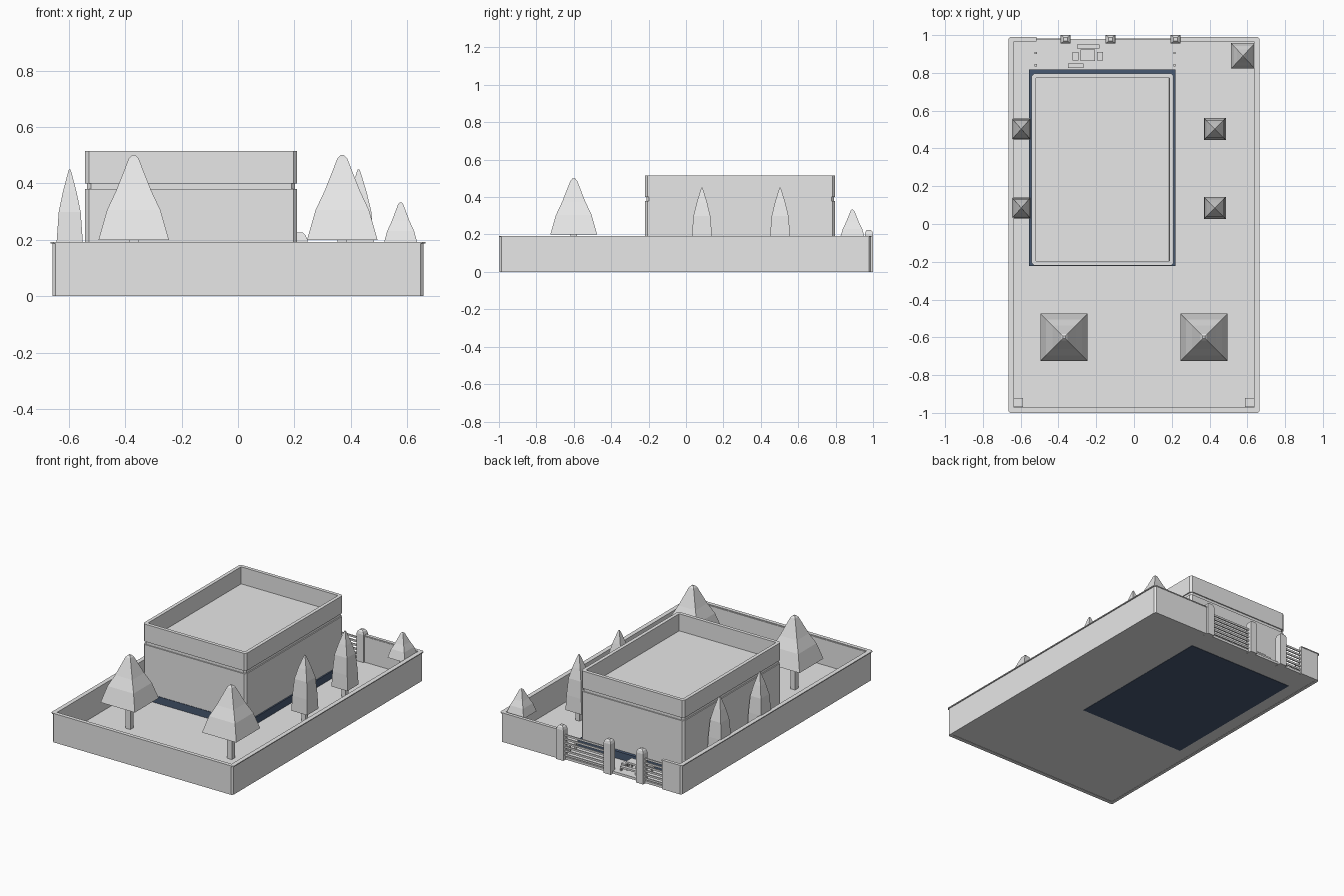
import bpy, bmesh

cube = bpy.data.objects.get("Cube")
if cube:
    bpy.data.objects.remove(cube, do_unlink=True)


def material(name, rgb):
    m = bpy.data.materials.new(name)
    m.use_nodes = True
    m.diffuse_color = (*rgb, 1)
    m.node_tree.nodes["Principled BSDF"].inputs["Base Color"].default_value = (*rgb, 1)
    return m


GREY = material("light grey", (0.8, 0.8, 0.8))
BLUE = material("dark slate blue", (0.065, 0.1, 0.168))
FLOOR = 0.018


def finish(name, bm, mat):
    bmesh.ops.recalc_face_normals(bm, faces=bm.faces)
    mesh = bpy.data.meshes.new(name)
    bm.to_mesh(mesh)
    bm.free()
    mesh.materials.append(mat)
    obj = bpy.data.objects.new(name, mesh)
    bpy.context.collection.objects.link(obj)


def prism(name, outline, z0, z1, mat=GREY, inset=0, depth=0):
    """Extrude an outline upward; optionally sink a steep-sided well in its top."""
    bm = bmesh.new()
    base = bm.faces.new([bm.verts.new((x, y, z0)) for x, y in outline])
    for v in bmesh.ops.extrude_face_region(bm, geom=[base])["geom"]:
        if isinstance(v, bmesh.types.BMVert):
            v.co.z = z1
    bmesh.ops.recalc_face_normals(bm, faces=bm.faces)
    if inset:
        top = [f for f in bm.faces if f.normal.z > 0.9]
        bmesh.ops.inset_region(bm, faces=top, thickness=inset, depth=0)
        bmesh.ops.inset_region(bm, faces=top, thickness=0.001, depth=0)
        bmesh.ops.translate(bm, verts=top[0].verts, vec=(0, 0, -depth))
    finish(name, bm, mat)


def rect(x0, x1, y0, y1, c=0.0):
    """Rectangle outline with optional cut corners."""
    if not c:
        return [(x0, y0), (x1, y0), (x1, y1), (x0, y1)]
    return [(x0 + c, y0), (x1 - c, y0), (x1, y0 + c), (x1, y1 - c),
            (x1 - c, y1), (x0 + c, y1), (x0, y1 - c), (x0, y0 + c)]


def box(name, x, y, w, d, z0, z1):
    prism(name, rect(x - w / 2, x + w / 2, y - d / 2, y + d / 2), z0, z1)


def stack(name, x, y, rings):
    """Square-section solid from (half width, half depth, height) rings."""
    bm = bmesh.new()
    loops = [[bm.verts.new((x + sx * w, y + sy * d, z))
              for sx, sy in ((-1, -1), (1, -1), (1, 1), (-1, 1))] for w, d, z in rings]
    for a, b in zip(loops, loops[1:]):
        for i in range(4):
            j = (i + 1) % 4
            bm.faces.new((a[i], a[j], b[j], b[i]))
    bm.faces.new(loops[0])
    bm.faces.new(loops[-1])
    finish(name, bm, GREY)


# Ground slab
prism("ground", rect(-0.65, 0.65, -0.985, 0.98, 0.01), 0.002, FLOOR)


# Perimeter wall and coping, open at the back for the gates
def wall_outline(outer, inner, front, back, left_end, right_end, c=0.01):
    return [(left_end, back), (-outer + c, back), (-outer, back - c),
            (-outer, front + c), (-outer + c, front), (outer - c, front),
            (outer, front + c), (outer, back - c), (outer - c, back),
            (right_end, back), (right_end, back - 0.022), (inner, back - 0.022),
            (inner, front + 0.025), (-inner, front + 0.025),
            (-inner, back - 0.022), (left_end, back - 0.022)]


prism("perimeter_wall", wall_outline(0.658, 0.638, -0.996, 0.988, -0.515, 0.22), 0, 0.187)
prism("wall_coping", wall_outline(0.665, 0.636, -1.0, 0.991, -0.515, 0.22), 0.187, 0.193)

# House: blue plinth, body, recessed joint, tall parapet around a sunken roof
prism("house_plinth", rect(-0.556, 0.219, -0.222, 0.818), 0, 0.065, BLUE)
prism("house_body", rect(-0.542, 0.21, -0.219, 0.797, 0.013), 0.065, 0.38)
prism("house_joint", rect(-0.535, 0.203, -0.212, 0.79, 0.013), 0.38, 0.40)
prism("roof_parapet", rect(-0.542, 0.21, -0.219, 0.797, 0.013), 0.40, 0.515,
      inset=0.025, depth=0.112)

# Gate posts with tapered tops
for x in (0.22, -0.125, -0.362):
    stack("gate_post", x, 0.978, [(0.026, 0.022, 0), (0.026, 0.022, 0.2),
                                  (0.02, 0.018, 0.216), (0.01, 0.01, 0.225)])

# Slatted gates
for name, x0, x1 in (("wide_gate", -0.1, 0.195), ("side_gate", -0.515, -0.388)):
    for i in range(6):
        z = 0.025 + i * 0.026
        box(name + "_rail", (x0 + x1) / 2, 0.977, x1 - x0, 0.008, z, z + 0.012)

# Trees: square trunk with a four-sided crown, (width, height) fractions
BROAD = ((1, 0), (0.76, 0.35), (0.67, 0.43), (0.5, 0.58), (0.14, 0.96), (0.05, 1))
SLIM = ((1, 0), (0.93, 0.28), (0.78, 0.58), (0.48, 0.78), (0.12, 0.97), (0.05, 1))


def tree(name, x, y, half, z0, z1, shape, half_y=None, trunk=0.014):
    half_y = half_y or half
    stack(name + "_crown", x, y,
          [(half * k, half_y * k, z0 + (z1 - z0) * t) for k, t in shape])
    box(name + "_trunk", x, y, trunk * 2, trunk * 2, FLOOR, z0 + 0.02)


for side in (-1, 1):
    tree("front_tree", side * 0.37, -0.6, 0.125, 0.2, 0.5, BROAD, trunk=0.017)
for y in (0.085, 0.503):
    tree("left_slim_tree", 0.428, y, 0.058, 0.09, 0.45, SLIM)
    tree("right_slim_tree", -0.597, y, 0.05, 0.09, 0.45, SLIM, half_y=0.056)
tree("corner_tree", 0.577, 0.89, 0.063, 0.175, 0.333, BROAD, half_y=0.068)


# Garden table, two stools and two benches
def furniture(name, x, y, w, d, h):
    box(name + "_top", x, y, w, d, h - 0.012, h)
    for sx in (-1, 1):
        for sy in (-1, 1):
            box(name + "_leg", x + sx * (w / 2 - 0.005), y + sy * (d / 2 - 0.005),
                0.008, 0.008, FLOOR, h - 0.012)


furniture("table", -0.245, 0.893, 0.075, 0.062, 0.075)
for x in (-0.31, -0.18):
    furniture("stool", x, 0.888, 0.03, 0.046, 0.048)
furniture("back_bench", -0.243, 0.94, 0.12, 0.022, 0.048)
furniture("house_bench", -0.308, 0.838, 0.082, 0.025, 0.048)

# Small path lights beside the gates
for x in (-0.52, 0.215):
    for y in (0.84, 0.905):
        box("path_light", x, y, 0.012, 0.012, FLOOR, 0.055)

# Low blocks in the front corners
for side in (-1, 1):
    box("corner_block", side * 0.612, -0.945, 0.048, 0.05, FLOOR, 0.03)
